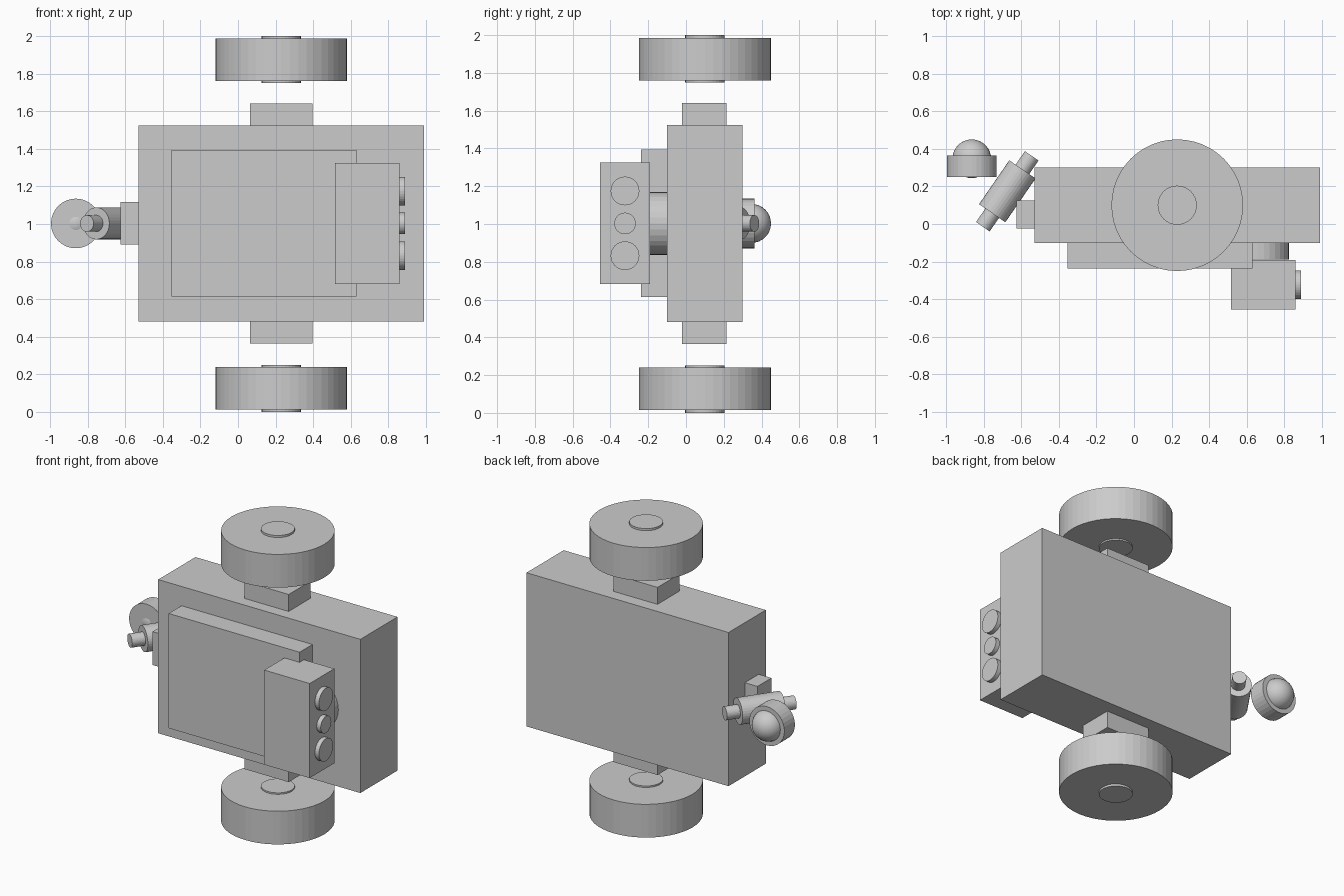
import bpy, math
from mathutils import Vector

if "Cube" in bpy.data.objects:
    bpy.data.objects.remove(bpy.data.objects["Cube"])


def box(name, x, y, z):
    """Box from (min, max) ranges on each axis."""
    bpy.ops.mesh.primitive_cube_add(size=1, location=[sum(r) / 2 for r in (x, y, z)])
    ob = bpy.context.object
    ob.name = name
    ob.scale = [r[1] - r[0] for r in (x, y, z)]
    bpy.ops.object.transform_apply(location=False, rotation=False, scale=True)
    return ob


def cyl(name, center, radius, length, axis=(0, 0, 1), sides=32):
    """Cylinder centred on a point, along an axis."""
    bpy.ops.mesh.primitive_cylinder_add(
        vertices=sides, radius=radius, depth=length, location=center,
        rotation=Vector(axis).to_track_quat('Z', 'Y').to_euler())
    ob = bpy.context.object
    ob.name = name
    return ob


# Main body and raised front panel
box("body", (-0.53, 0.99), (-0.10, 0.30), (0.48, 1.525))
box("front_panel", (-0.355, 0.63), (-0.238, -0.10), (0.614, 1.394))

# Control box on its round mount, with three side buttons
cyl("control_mount", (0.658, -0.145, 1.003), 0.167, 0.09, (0, 1, 0))
box("control_box", (0.516, 0.858), (-0.455, -0.191), (0.682, 1.325))
for name, z, r in (("upper", 1.175, 0.076), ("middle", 1.003, 0.057), ("lower", 0.832, 0.076)):
    cyl(name + "_button", (0.868, -0.323, z), r, 0.04, (1, 0, 0))

# Wheels, hubs and axle blocks, mirrored about mid height
for name, s in (("lower", -1), ("upper", 1)):
    cyl(name + "_wheel", (0.23, 0.10, 1 + s * 0.873), 0.35, 0.226, sides=48)
    cyl(name + "_hub", (0.23, 0.10, 1 + s * 0.875), 0.104, 0.25)
    zs = sorted((1.0025 + s * 0.5225, 1.0025 + s * 0.638))
    box(name + "_axle_block", (0.064, 0.395), (-0.02, 0.215), zs)

# Side bracket and tilted hinge
box("side_bracket", (-0.625, -0.53), (-0.025, 0.125), (0.89, 1.117))
tilt = (0.26, 0.377, 0)
cyl("hinge_barrel", (-0.674, 0.174, 1.003), 0.085, 0.283, tilt)
cyl("hinge_pin", (-0.674, 0.174, 1.003), 0.044, 0.458, tilt)

# Lamp ring with a ball seated in it
cyl("lamp_ring", (-0.863, 0.307, 1.003), 0.132, 0.113, (0, 1, 0))
bpy.ops.mesh.primitive_uv_sphere_add(
    segments=32, ring_count=16, radius=0.103, location=(-0.863, 0.347, 1.003),
    rotation=(math.pi / 2, 0, 0))
bpy.context.object.name = "lamp_ball"
bpy.ops.object.shade_smooth()
